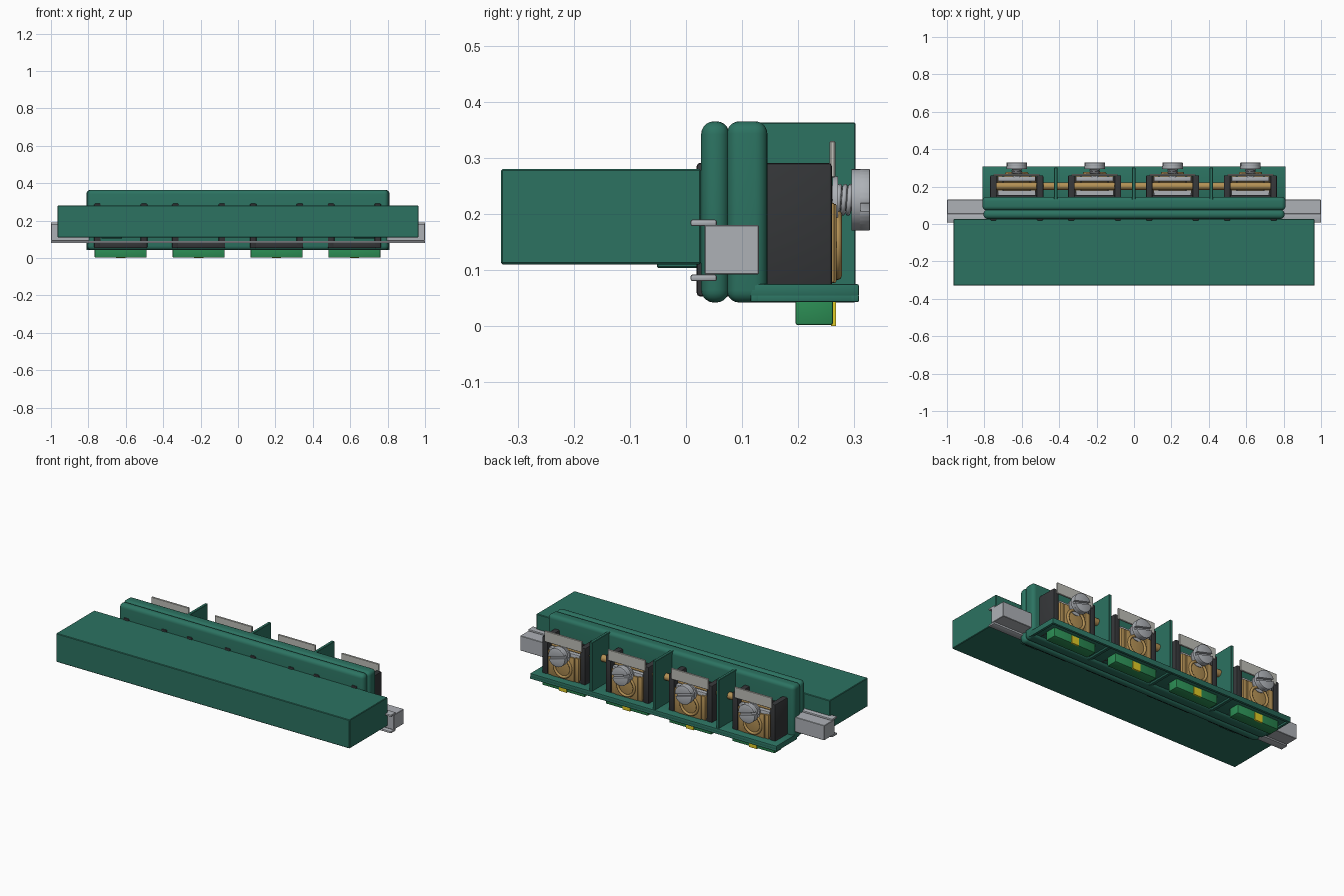
import bpy, bmesh, math
from mathutils import Matrix

if "Cube" in bpy.data.objects:
    bpy.data.objects.remove(bpy.data.objects["Cube"])


def material(name, r, g, b):
    m = bpy.data.materials.new(name)
    m.diffuse_color = (r, g, b, 1)
    m.use_nodes = True
    m.node_tree.nodes["Principled BSDF"].inputs["Base Color"].default_value = m.diffuse_color
    return m


GREEN = material("housing_green", 0.025, 0.17, 0.12)
DARK = material("dark_plastic", 0.035, 0.037, 0.04)
BRASS = material("brass", 0.45, 0.28, 0.09)
STEEL = material("steel", 0.42, 0.44, 0.47)
LABEL = material("label_grey", 0.52, 0.52, 0.48)
LIGHT_GREEN = material("light_green", 0.025, 0.27, 0.09)
YELLOW = material("yellow", 0.75, 0.6, 0.02)


def finish(name, bm, mat, bevel=0, segments=2):
    bmesh.ops.recalc_face_normals(bm, faces=bm.faces)
    if bevel:
        bmesh.ops.bevel(bm, geom=bm.edges[:], offset=bevel, segments=segments,
                        profile=0.5, affect='EDGES')
    me = bpy.data.meshes.new(name)
    bm.to_mesh(me)
    bm.free()
    me.materials.append(mat)
    ob = bpy.data.objects.new(name, me)
    bpy.context.collection.objects.link(ob)
    bpy.ops.object.select_all(action='DESELECT')
    ob.select_set(True)
    bpy.context.view_layer.objects.active = ob
    bpy.ops.object.shade_smooth_by_angle(angle=math.radians(35))
    return ob


def box(name, x, y, z, mat, bevel=0, segments=2):
    """Box from (min, max) ranges on each axis."""
    bm = bmesh.new()
    bmesh.ops.create_cube(bm, size=1)
    for v in bm.verts:
        for i, r in enumerate((x, y, z)):
            v.co[i] = (r[0] + r[1]) / 2 + v.co[i] * (r[1] - r[0])
    return finish(name, bm, mat, bevel, segments)


def cylinder(name, center, radius, length, axis, mat, bevel=0):
    bm = bmesh.new()
    rot = Matrix.Rotation(math.pi / 2, 4, axis)
    bmesh.ops.create_cone(bm, cap_ends=True, segments=32, radius1=radius, radius2=radius,
                          depth=length, matrix=Matrix.Translation(center) @ rot)
    return finish(name, bm, mat)


def prism(name, points, y0, y1, mat, bevel=0):
    """Extrude an x-z outline along y."""
    bm = bmesh.new()
    face = bm.faces.new([bm.verts.new((px, y0, pz)) for px, pz in points])
    new = bmesh.ops.extrude_face_region(bm, geom=[face])["geom"]
    bmesh.ops.translate(bm, vec=(0, y1 - y0, 0),
                        verts=[g for g in new if isinstance(g, bmesh.types.BMVert)])
    return finish(name, bm, mat, bevel)


def tube(name, points, radius, mat, cyclic=False):
    """Round wire along a path, turned into a mesh."""
    cu = bpy.data.curves.new(name, 'CURVE')
    cu.dimensions = '3D'
    cu.bevel_depth = radius
    cu.bevel_resolution = 2
    cu.use_fill_caps = True
    sp = cu.splines.new('POLY')
    sp.points.add(len(points) - 1)
    for p, co in zip(sp.points, points):
        p.co = (*co, 1)
    sp.use_cyclic_u = cyclic
    cu.materials.append(mat)
    ob = bpy.data.objects.new(name, cu)
    bpy.context.collection.objects.link(ob)


# Front body and the two rounded flanges
box("front_block", (-0.965, 0.965), (-0.33, 0.027), (0.11, 0.28), GREEN, 0.003, 1)
box("front_flange", (-0.805, 0.805), (0.027, 0.077), (0.042, 0.365), GREEN, 0.023, 5)
box("rear_flange", (-0.81, 0.81), (0.073, 0.145), (0.042, 0.365), GREEN, 0.022, 5)
for s in (-1, 1):
    box("block_foot", sorted((s * 0.62, s * 0.73)), (-0.052, 0.03), (0.104, 0.112), GREEN, 0.002, 1)

# Mounting rail with its two lips
box("rail", (-1, 1), (0.033, 0.13), (0.092, 0.18), STEEL, 0.002, 1)
for z in ((0.08, 0.092), (0.178, 0.19)):
    box("rail_lip", (-1, 1), (0.008, 0.055), z, STEEL, 0.004)

# Rear shelf: tray with a downward rim
box("shelf", (-0.81, 0.81), (0.115, 0.308), (0.053, 0.075), GREEN, 0.003)
for y in ((0.115, 0.13), (0.293, 0.308)):
    box("shelf_rim", (-0.81, 0.81), y, (0.043, 0.056), GREEN, 0.002)
for s in (-1, 1):
    box("shelf_end_rim", sorted((s * 0.795, s * 0.81)), (0.115, 0.308), (0.043, 0.056), GREEN, 0.002)

# Dividers and shared brass rod
for x in (-0.418, -0.002, 0.414):
    box("divider", (x - 0.009, x + 0.009), (0.11, 0.302), (0.042, 0.363), GREEN, 0.002, 1)
cylinder("brass_rod", (0, 0.203, 0.235), 0.02, 1.49, 'Y', BRASS)


def terminal(cx):
    def X(a, b):
        return (cx + a, cx + b)

    # Dark cradle
    for s in (-1, 1):
        box("terminal_wall", sorted((cx + s * 0.107, cx + s * 0.142)), (0.019, 0.26),
            (0.053, 0.291), DARK, 0.006)
    box("terminal_floor", X(-0.142, 0.142), (0.02, 0.255), (0.053, 0.09), DARK, 0.006)
    box("terminal_back", X(-0.12, 0.12), (0.13, 0.155), (0.06, 0.25), DARK)

    # Steel clamp and brass contact
    box("clamp_back", X(-0.1, 0.1), (0.155, 0.178), (0.085, 0.225), STEEL)
    box("clamp_front", X(-0.1, 0.1), (0.228, 0.255), (0.17, 0.235), STEEL, 0.003)
    box("contact_block", X(-0.07, 0.07), (0.175, 0.26), (0.08, 0.215), BRASS, 0.003)
    for s in (-1, 1):
        box("contact_side", sorted((cx + s * 0.075, cx + s * 0.102)), (0.165, 0.265),
            (0.077, 0.22), BRASS, 0.004)
    box("contact_plate", X(-0.075, 0.075), (0.258, 0.268), (0.077, 0.218), BRASS, 0.003)
    ring = [(cx + 0.055 * math.cos(t), 0.27, 0.145 + 0.055 * math.sin(t))
            for t in (i * math.tau / 32 for i in range(32))]
    tube("contact_ring", ring, 0.008, BRASS, True)

    # Screw: shank, thread, slotted head
    hz = 0.225
    cylinder("screw_washer", (cx, 0.266, hz - 0.005), 0.047, 0.01, 'X', STEEL)
    cylinder("screw_shank", (cx, 0.275, hz), 0.02, 0.05, 'X', STEEL)
    thread = [(cx + 0.024 * math.cos(i * math.tau / 16), 0.262 + 0.034 * i / 56,
               hz + 0.024 * math.sin(i * math.tau / 16)) for i in range(57)]
    tube("screw_thread", thread, 0.0045, STEEL)
    cylinder("screw_head_base", (cx, 0.303, hz), 0.055, 0.016, 'X', STEEL)
    gap = 0.13
    for turn in (0, math.pi):
        arc = [turn - 0.25 + gap + (math.pi - 2 * gap) * i / 16 for i in range(17)]
        prism("screw_head_half", [(cx + 0.055 * math.cos(a), hz + 0.055 * math.sin(a))
                                  for a in arc], 0.308, 0.328, STEEL, 0.002)

    # Blank marker plate above the screw
    box("marker_plate", X(-0.123, 0.123), (0.256, 0.266), (0.265, 0.33), LABEL, 0.002, 1)

    # Latch below the shelf with yellow indicator
    box("latch", X(-0.139, 0.139), (0.195, 0.262), (0.002, 0.06), LIGHT_GREEN, 0.004)
    box("indicator", X(-0.025, 0.025), (0.258, 0.267), (0, 0.045), YELLOW)


for i in range(4):
    terminal(-0.627 + 0.4165 * i)
